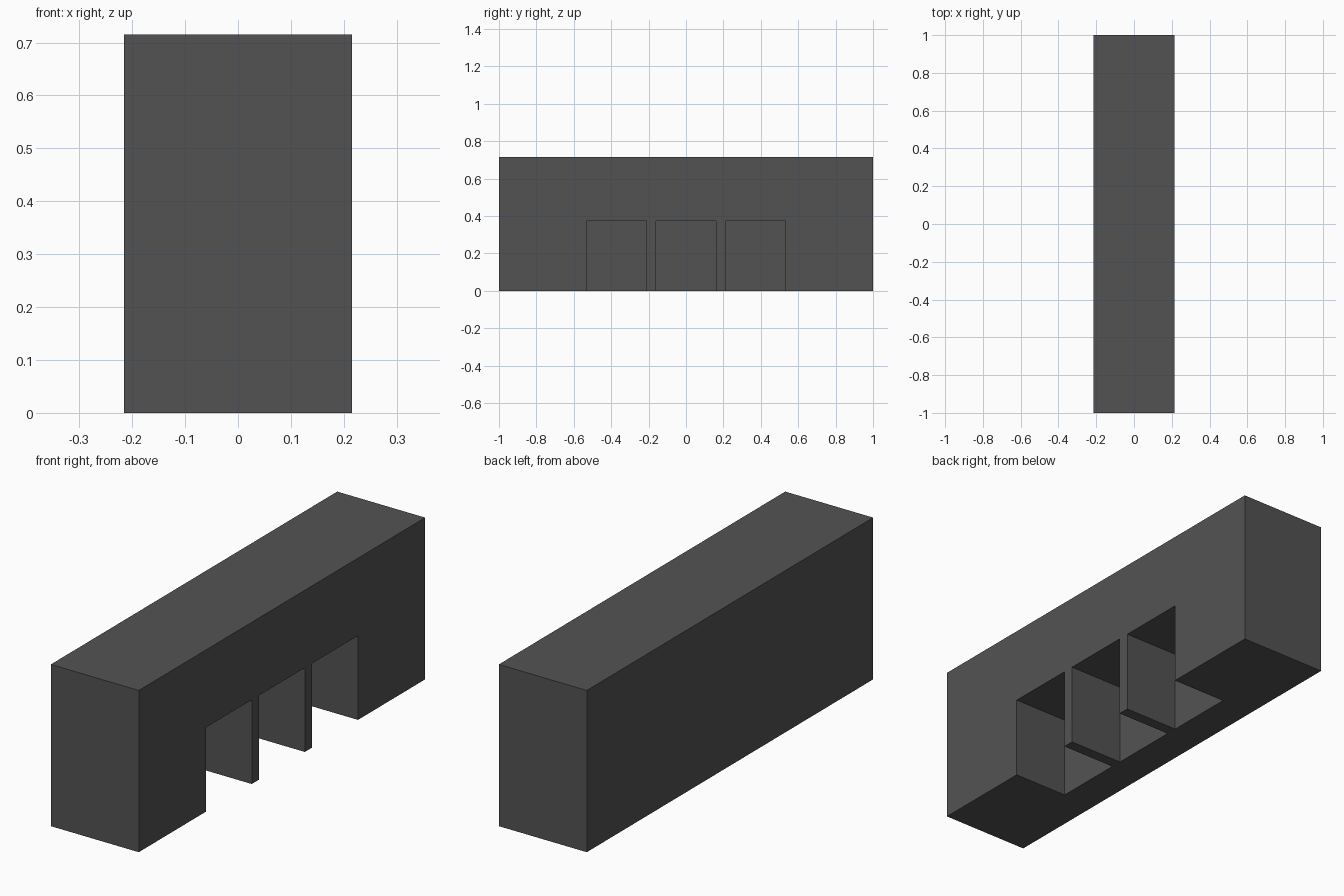
import bpy

if "Cube" in bpy.data.objects:
    bpy.data.objects.remove(bpy.data.objects["Cube"])

WIDTH, LENGTH, HEIGHT = 0.43, 2.0, 0.715
BAY_WIDTH, BAY_HEIGHT, BAY_DEPTH, BAY_PITCH = 0.32, 0.372, 0.27, 0.371

# Single dark grey material
GREY = (0.086, 0.086, 0.086, 1.0)
mat = bpy.data.materials.new("dark grey")
mat.use_nodes = True
mat.diffuse_color = GREY
bsdf = next(n for n in mat.node_tree.nodes if n.type == 'BSDF_PRINCIPLED')
bsdf.inputs["Base Color"].default_value = GREY


def box(name, low, high):
    """Axis-aligned box between two corners."""
    centre = [(a + b) / 2 for a, b in zip(low, high)]
    bpy.ops.mesh.primitive_cube_add(size=1, location=centre)
    obj = bpy.context.object
    obj.name = name
    obj.scale = [b - a for a, b in zip(low, high)]
    bpy.ops.object.transform_apply(location=True, rotation=False, scale=True)
    obj.data.materials.append(mat)
    return obj


# Long solid block
building = box("building", (-WIDTH / 2, -LENGTH / 2, 0), (WIDTH / 2, LENGTH / 2, HEIGHT))

# Three blind bays, open at the left side and underneath
for i in (-1, 0, 1):
    y = i * BAY_PITCH
    cutter = box("bay_cutter",
                 (WIDTH / 2 - BAY_DEPTH, y - BAY_WIDTH / 2, -0.1),
                 (WIDTH / 2 + 0.1, y + BAY_WIDTH / 2, BAY_HEIGHT))
    cutter.hide_render = True
    cut = building.modifiers.new("bay", 'BOOLEAN')
    cut.operation = 'DIFFERENCE'
    cut.solver = 'EXACT'
    cut.object = cutter
    bpy.context.view_layer.objects.active = building
    bpy.ops.object.modifier_apply(modifier=cut.name)
    bpy.data.objects.remove(cutter)
